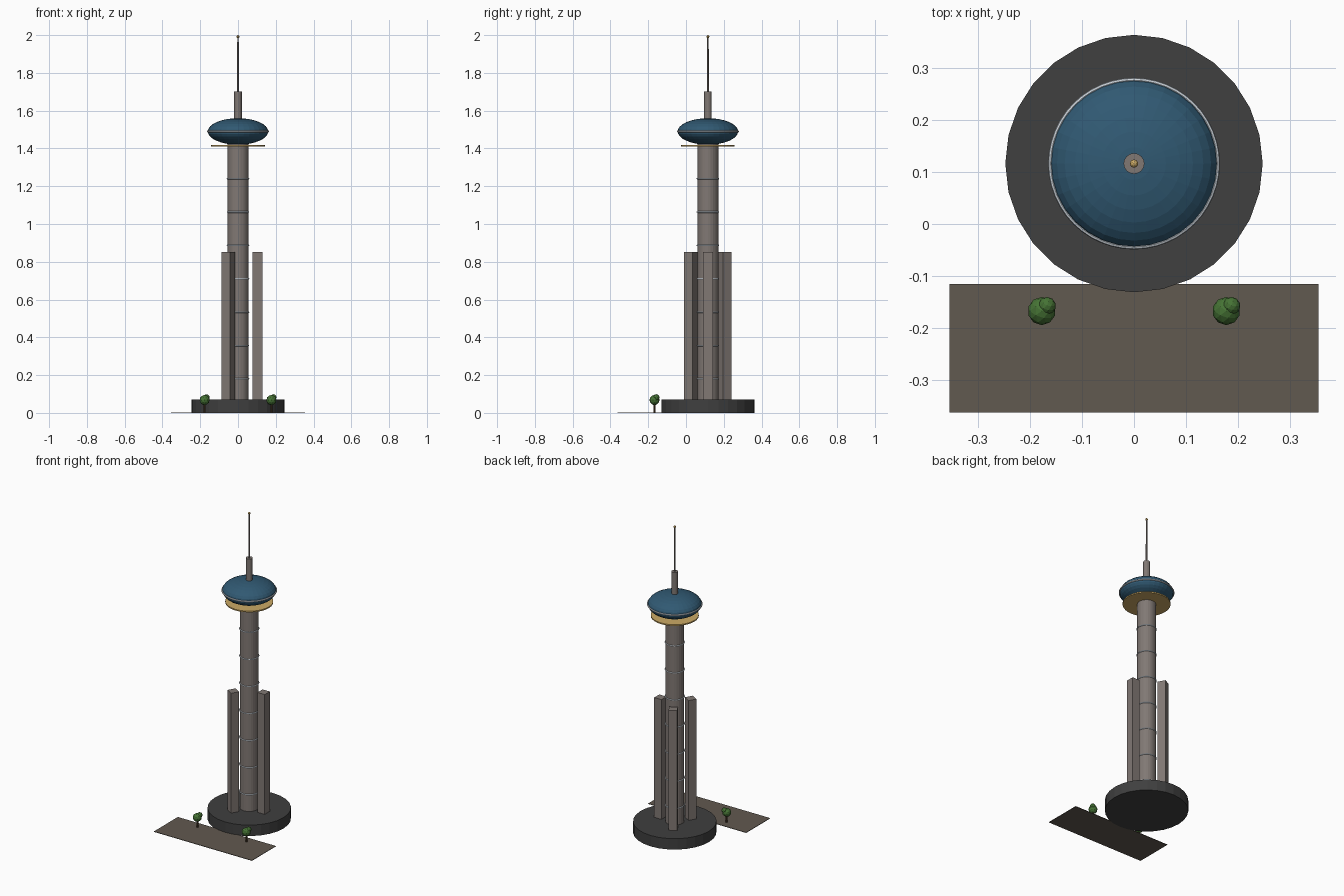
import bpy
import math

cube = bpy.data.objects.get("Cube")
if cube:
    bpy.data.objects.remove(cube, do_unlink=True)

CY = 0.116  # tower axis


def material(name, rgb):
    mat = bpy.data.materials.new(name)
    mat.use_nodes = True
    mat.diffuse_color = (*rgb, 1)
    mat.node_tree.nodes["Principled BSDF"].inputs["Base Color"].default_value = (*rgb, 1)
    return mat


concrete = material("warm concrete", (0.22, 0.19, 0.175))
dark = material("dark stone", (0.05, 0.05, 0.05))
glass = material("blue glass", (0.03, 0.1, 0.17))
silver = material("pale metal", (0.6, 0.65, 0.7))
gold = material("gold", (0.6, 0.4, 0.13))
paving = material("brown paving", (0.12, 0.1, 0.08))
bark = material("bark", (0.07, 0.04, 0.02))
leaf = material("leaf green", (0.06, 0.17, 0.035))


def finish(name, mat, smooth=False):
    obj = bpy.context.object
    obj.name = name
    obj.data.materials.append(mat)
    if smooth:
        bpy.ops.object.shade_smooth_by_angle(angle=math.radians(35))
    return obj


def column(name, mat, radius, z0, z1, x=0, y=CY, sides=32, top=None):
    bpy.ops.mesh.primitive_cone_add(
        vertices=sides, radius1=radius, radius2=radius if top is None else top,
        depth=z1 - z0, location=(x, y, (z0 + z1) / 2))
    return finish(name, mat)


def box(name, mat, size, loc, turn=0):
    bpy.ops.mesh.primitive_cube_add(size=1, location=loc, rotation=(0, 0, turn))
    obj = finish(name, mat)
    obj.scale = size
    return obj


def ring(name, radius, thickness, z):
    bpy.ops.mesh.primitive_torus_add(
        major_radius=radius, minor_radius=thickness, major_segments=48,
        minor_segments=8, location=(0, CY, z))
    finish(name, silver, True)


def ball(name, mat, radius, loc):
    bpy.ops.mesh.primitive_ico_sphere_add(subdivisions=2, radius=radius, location=loc)
    return finish(name, mat)


# Ground and base
box("plaza", paving, (0.708, 0.247, 0.003), (0, -0.2385, 0.0015))
column("base", dark, 0.247, 0, 0.071, sides=28)

# Shaft with bands
column("shaft", concrete, 0.056, 0.002, 1.44, sides=24)
for i in range(7):
    ring(f"shaft_band_{i + 1}", 0.056, 0.004, 0.18 + 0.1767 * i)

# Three buttress pylons
for i in range(3):
    a = i * math.tau / 3
    box(f"pylon_{i + 1}", concrete, (0.052, 0.052, 0.783),
        (0.104 * math.cos(a), CY + 0.104 * math.sin(a), 0.4615), a)

# Observation pod
column("observation_deck", gold, 0.142, 1.411, 1.419)
bpy.ops.mesh.primitive_uv_sphere_add(segments=32, ring_count=16, radius=1,
                                     location=(0, CY, 1.49))
pod = finish("pod", glass)
pod.scale = (0.16, 0.16, 0.07)
ring("pod_rim", 0.16, 0.005, 1.49)

# Mast and antenna
column("mast", concrete, 0.02, 1.54, 1.702, sides=16)
column("antenna", concrete, 0.006, 1.70, 1.99, sides=10, top=0.004)
ball("antenna_tip", gold, 0.008, (0, CY, 1.992))

# Trees
for side, name in ((1, "left"), (-1, "right")):
    x = 0.177 * side
    column(f"{name}_tree_trunk", bark, 0.006, 0.002, 0.055, x, -0.167, 8)
    ball(f"{name}_tree_crown", leaf, 0.027, (x, -0.167, 0.068))
    ball(f"{name}_tree_tuft", leaf, 0.017, (x + 0.01, -0.157, 0.082))
